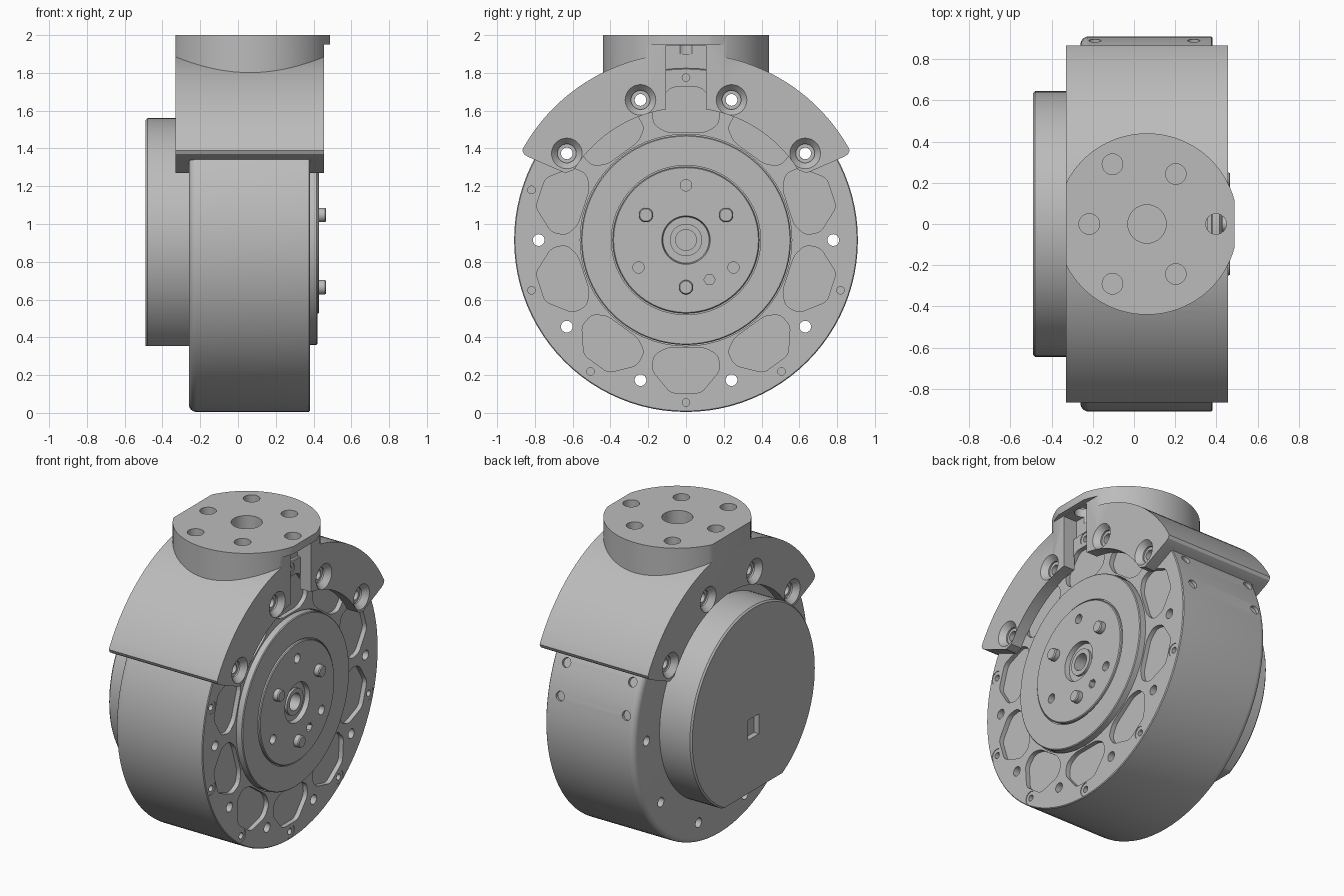
import bpy, bmesh
from math import sin, cos, pi, radians
from mathutils import Matrix, Vector

if "Cube" in bpy.data.objects:
    bpy.data.objects.remove(bpy.data.objects["Cube"])

ZC = 0.915            # height of the main axis, which runs along x
grey = bpy.data.materials.new("machined_grey")
grey.use_nodes = True
GREY = (0.5, 0.5, 0.5, 1)
grey.diffuse_color = GREY
grey.node_tree.nodes["Principled BSDF"].inputs["Base Color"].default_value = GREY


def make(name, bm):
    bmesh.ops.recalc_face_normals(bm, faces=bm.faces)
    me = bpy.data.meshes.new(name)
    bm.to_mesh(me)
    bm.free()
    me.materials.append(grey)
    ob = bpy.data.objects.new(name, me)
    bpy.context.collection.objects.link(ob)
    return ob


def lathe(name, profile, y=0, z=ZC, steps=96):
    """Spin (radius, x) points about an axis parallel to x."""
    bm = bmesh.new()
    vs = [bm.verts.new((x, r, 0)) for r, x in profile]
    es = [bm.edges.new(p) for p in zip(vs, vs[1:])]
    bmesh.ops.spin(bm, geom=vs + es, cent=(0, 0, 0), axis=(1, 0, 0),
                   angle=2 * pi, steps=steps)
    bmesh.ops.remove_doubles(bm, verts=bm.verts, dist=1e-5)
    bmesh.ops.translate(bm, verts=bm.verts, vec=(0, y, z))
    return make(name, bm)


def rod(name, r, x0, x1, y=0, z=ZC, steps=24):
    return lathe(name, [(0, x0), (r, x0), (r, x1), (0, x1)], y, z, steps)


def post(name, r, z0, z1, x, y, steps=32):
    bm = bmesh.new()
    bmesh.ops.create_cone(bm, cap_ends=True, segments=steps, radius1=r, radius2=r,
                          depth=z1 - z0, matrix=Matrix.Translation((x, y, (z0 + z1) / 2)))
    return make(name, bm)


def box(name, lo, hi):
    lo, hi = Vector(lo), Vector(hi)
    bm = bmesh.new()
    bmesh.ops.create_cube(bm, size=1, matrix=Matrix.Translation((lo + hi) / 2)
                          @ Matrix.Diagonal((*(hi - lo), 1)))
    return make(name, bm)


def prism(name, points, x0, x1, rounding=0):
    """Extrude a (y, z) outline along x."""
    bm = bmesh.new()
    face = bm.faces.new([bm.verts.new((x0, y, z)) for y, z in points])
    new = bmesh.ops.extrude_face_region(bm, geom=[face])["geom"]
    bmesh.ops.translate(bm, verts=[v for v in new if isinstance(v, bmesh.types.BMVert)],
                        vec=(x1 - x0, 0, 0))
    if rounding:
        long = [e for e in bm.edges if abs(e.verts[0].co.x - e.verts[1].co.x) > 1e-4]
        bmesh.ops.bevel(bm, geom=long, offset=rounding, segments=3, profile=0.5,
                        affect='EDGES')
    return make(name, bm)


def boolean(ob, tools, op='DIFFERENCE'):
    """Apply booleans and remove the helper objects."""
    for t in tools:
        t.hide_render = True
        m = ob.modifiers.new("bool", 'BOOLEAN')
        m.operation, m.solver, m.object = op, 'EXACT', t
    bpy.context.view_layer.update()
    dg = bpy.context.evaluated_depsgraph_get()
    me = bpy.data.meshes.new_from_object(ob.evaluated_get(dg))
    ob.modifiers.clear()
    ob.data = me
    for t in tools:
        bpy.data.objects.remove(t)


def polar(r, deg):
    return r * cos(radians(deg)), ZC + r * sin(radians(deg))


# Main housing drum, with a rounded rear edge and a seat for the rotor
fillet = [(0.87 + 0.04 * sin(a), -0.22 - 0.04 * cos(a))
          for a in (radians(15 * i) for i in range(7))]
housing = lathe("housing", [(0, -0.26)] + fillet + [
    (0.91, 0.375), (0.905, 0.38), (0.56, 0.38), (0.56, 0.3), (0, 0.3)])
cuts = []
for k in range(10):
    # through holes and the rounded pockets between them
    cuts.append(rod("cut", 0.031, -0.6, 0.6, *polar(0.78, 36 * k)))
    a = radians(36 * k + 18)
    half = [(0.57, 0.1), (0.61, 0.17), (0.69, 0.18), (0.81, 0.08)]
    outline = half + [(r, -t) for r, t in reversed(half)]
    cuts.append(prism("cut", [(r * cos(a) - t * sin(a), ZC + r * sin(a) + t * cos(a))
                              for r, t in outline], 0.35, 0.5, 0.025))
# Small rim screws on the front face
for deg in (90, -90, -54, -126, -18, 198, 162):
    cuts.append(lathe("cut", [(0, 0.34), (0.02, 0.34), (0.02, 0.376), (0.042, 0.376),
                              (0.042, 0.4), (0, 0.4)], *polar(0.86, deg), steps=24))
# Four screw recesses on one side wall
for deg in (12, 25):
    for x in (-0.19, 0.29):
        y, z = polar(0.91, deg)
        bm = bmesh.new()
        turn = Matrix.Rotation(radians(deg), 4, 'X') @ Matrix.Rotation(pi / 2, 4, 'X')
        bmesh.ops.create_cone(bm, cap_ends=True, segments=20, radius1=0.03, radius2=0.03,
                              depth=0.04, matrix=Matrix.Translation((x, y, z)) @ turn)
        cuts.append(make("cut", bm))
boolean(housing, cuts)

# Rear cover with a flat lower edge and a small square window
cover = lathe("rear_cover", [(0, -0.24), (0.645, -0.24), (0.645, -0.48),
                             (0.635, -0.49), (0, -0.49)])
boolean(cover, [box("cut", (-0.7, -1, 0), (0, 1, 0.355)),
                box("cut", (-0.7, -0.055, 0.705), (-0.455, 0.055, 0.835))])

# Front rotor with stepped hub
rotor = lathe("rotor", [
    (0, 0.29), (0.555, 0.29), (0.555, 0.415), (0.55, 0.42), (0.395, 0.42), (0.395, 0.41),
    (0.388, 0.41), (0.388, 0.425), (0.383, 0.43), (0.128, 0.43), (0.122, 0.4),
    (0.085, 0.4), (0.085, 0.415), (0.055, 0.415), (0.055, 0.33), (0, 0.33)])
cuts = [rod("cut", 0.03, 0.37, 0.5, *polar(0.29, d)) for d in (90, 210, 330)]
cuts.append(rod("cut", 0.03, 0.37, 0.5, 0.125, 0.705, 6))
boolean(rotor, cuts)
pins = [lathe("drive_pin", [(0, 0.38), (0.038, 0.38), (0.038, 0.46), (0.033, 0.467),
                            (0, 0.467)], *polar(0.25, d), steps=32) for d in (32, 148, -90)]

# Saddle bracket over the top of the drum
right = [(0.64, 1.27), (0.835, 1.355), (0.858, 1.37), (0.867, 1.39)]
outer = [polar(0.99, 30 + 2.5 * i) for i in range(49)]
inner = [polar(0.7, 148 - 4 * i) for i in range(30)]
bracket = prism("bracket", right + outer + [(-y, z) for y, z in reversed(right)] + inner,
                -0.33, 0.455)

# Round mounting flange, trimmed flat but with a thin lip at the top
FX = 0.063
flange = post("flange", 0.44, 1.7, 2.0, FX, 0, 96)
boolean(flange, [box("cut", (-1, -1, 1), (-0.33, 1, 3)),
                 box("cut", (0.487, -1, 1), (1, 1, 3)),
                 box("cut", (0.455, -1, 1), (1, 1, 1.95))])
boolean(bracket, [flange], 'UNION')

cuts = [rod("cut", 0.905, -0.255, 0.375, steps=96),
        box("cut", (0.36, -0.105, 1.5), (0.7, 0.105, 1.945)),
        post("cut", 0.093, 1.85, 2.1, FX, 0)]
for k in range(6):
    r = 0.28 if k % 2 else 0.335
    a = radians(60 * k)
    cuts.append(post("cut", 0.05, 1.9, 2.1, FX + r * cos(a), r * sin(a)))
# Countersunk bolt holes through both arms
for deg in (36, 72, 108, 144):
    cuts.append(lathe("cut", [
        (0, -0.34), (0.09, -0.34), (0.05, -0.295), (0.05, -0.285), (0.031, -0.285),
        (0.031, 0.41), (0.05, 0.41), (0.05, 0.42), (0.09, 0.465), (0, 0.465)],
        *polar(0.78, deg), steps=32))
boolean(bracket, cuts)

# Smooth curved walls, sharp machined edges
bpy.ops.object.select_all(action='DESELECT')
for ob in [housing, cover, rotor, bracket] + pins:
    ob.select_set(True)
    bpy.context.view_layer.objects.active = ob
bpy.ops.object.shade_smooth_by_angle(angle=radians(30))
